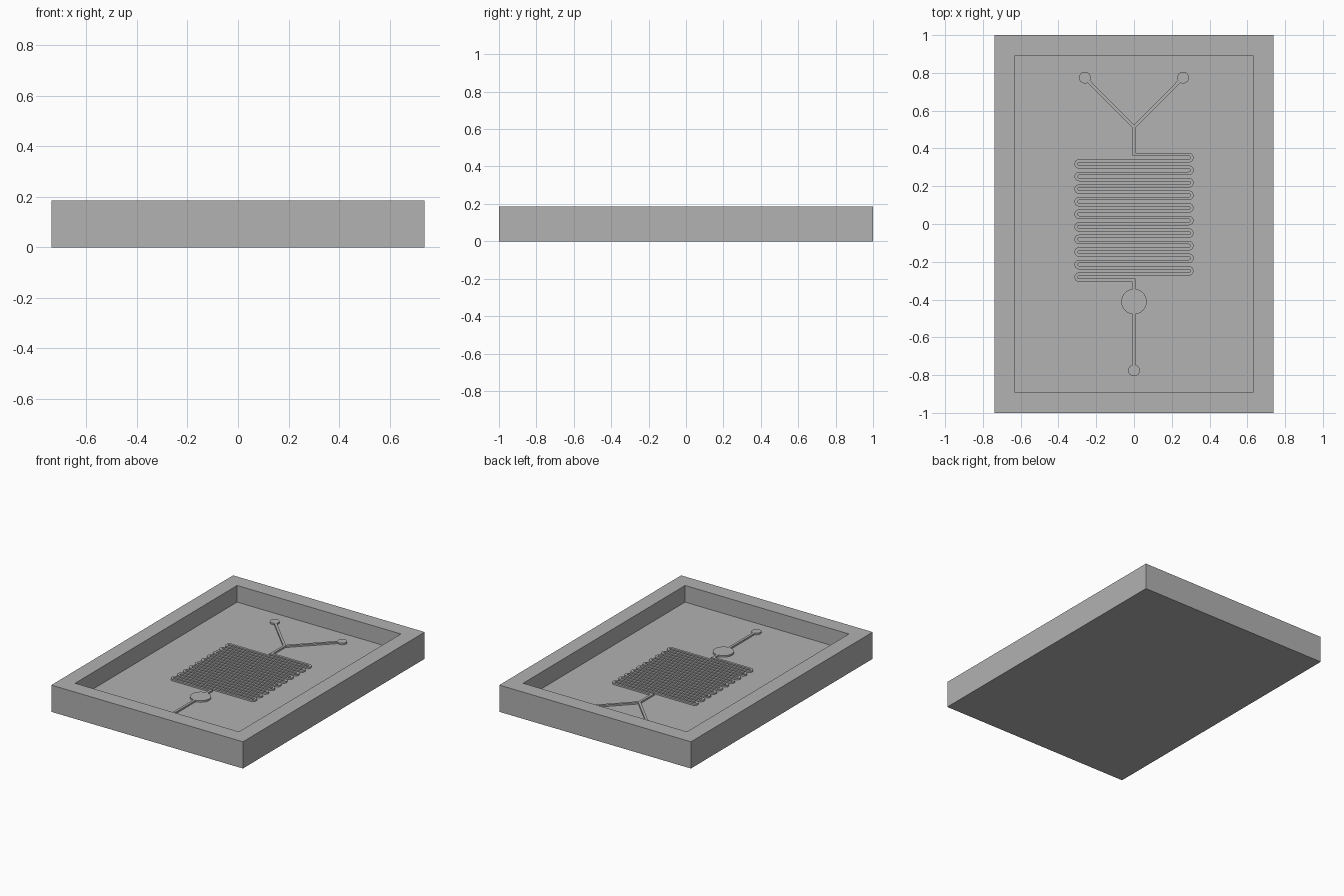
import bpy, bmesh, math
from mathutils import Vector

if "Cube" in bpy.data.objects:
    bpy.data.objects.remove(bpy.data.objects["Cube"])

HX, HY, H = 0.738, 1.0, 0.186        # outer half sizes and height
PX, PY, FLOOR = 0.631, 0.891, 0.070  # pocket half sizes and floor level
TOP = 0.081                          # top of the raised channels
W = 0.017                            # channel width

grey = bpy.data.materials.new("mid_grey")
grey.diffuse_color = (0.445, 0.445, 0.445, 1)
grey.use_nodes = True
grey.node_tree.nodes["Principled BSDF"].inputs["Base Color"].default_value = grey.diffuse_color


def finish(name, bm):
    bmesh.ops.recalc_face_normals(bm, faces=bm.faces)
    me = bpy.data.meshes.new(name)
    bm.to_mesh(me)
    bm.free()
    me.materials.append(grey)
    ob = bpy.data.objects.new(name, me)
    bpy.context.collection.objects.link(ob)
    return ob


def rect(bm, hx, hy, z):
    return [bm.verts.new((sx * hx, sy * hy, z))
            for sx, sy in ((-1, -1), (1, -1), (1, 1), (-1, 1))]


def disc(name, x, y, r):
    bm = bmesh.new()
    ring = [bm.verts.new((x + r * math.cos(a), y + r * math.sin(a), FLOOR - 0.004))
            for a in (i * math.tau / 48 for i in range(48))]
    face = bm.faces.new(ring)
    up = bmesh.ops.extrude_face_region(bm, geom=[face])["geom"]
    for v in up:
        if isinstance(v, bmesh.types.BMVert):
            v.co.z = TOP
    finish(name, bm)


def channel(name, pts):
    """Rectangular bar of constant width along a flat path."""
    pts = [Vector(p) for p in pts]
    bm = bmesh.new()
    rings = []
    for i, p in enumerate(pts):
        a = (p - pts[i - 1]).normalized() if i else None
        b = (pts[i + 1] - p).normalized() if i < len(pts) - 1 else None
        a, b = a or b, b or a
        t = (a + b).normalized()
        n = Vector((-t.y, t.x)) * (W / 2 / max(t.dot(a), 0.5))
        rings.append([bm.verts.new((q.x, q.y, z)) for q, z in
                      ((p - n, FLOOR - 0.004), (p + n, FLOOR - 0.004),
                       (p + n, TOP), (p - n, TOP))])
    for r, s in zip(rings, rings[1:]):
        for k in range(4):
            bm.faces.new((r[k], r[(k + 1) % 4], s[(k + 1) % 4], s[k]))
    bm.faces.new(rings[0])
    bm.faces.new(rings[-1])
    finish(name, bm)


# Tray: solid block with a rectangular pocket
bm = bmesh.new()
loops = [rect(bm, HX, HY, 0), rect(bm, HX, HY, H),
         rect(bm, PX, PY, H), rect(bm, PX, PY, FLOOR)]
for lo, hi in zip(loops, loops[1:]):
    for k in range(4):
        bm.faces.new((lo[k], lo[(k + 1) % 4], hi[(k + 1) % 4], hi[k]))
bm.faces.new(loops[0])
bm.faces.new(loops[-1])
finish("tray", bm)

# Serpentine: 21 rows joined by 20 half-round bends
ROWS, Y0, PITCH, END = 21, 0.368, 0.0333, 0.290
path = [(0, Y0)]
for i in range(ROWS - 1):
    side = 1 if i % 2 == 0 else -1
    cy = Y0 - (i + 0.5) * PITCH
    for k in range(13):
        a = math.pi / 2 - math.pi * k / 12
        path.append((side * (END + PITCH / 2 * math.cos(a)),
                     cy + PITCH / 2 * math.sin(a)))
y_last = Y0 - (ROWS - 1) * PITCH
path.append((0, y_last))
channel("serpentine_channel", path)

# Two inlets meeting in a Y junction
JUNCTION = (0, 0.513)
for side, label in ((-1, "left"), (1, "right")):
    port = (side * 0.26, 0.775)
    channel(label + "_inlet_channel", [port, JUNCTION])
    disc(label + "_inlet_port", *port, 0.031)
disc("junction_joint", *JUNCTION, W / 2)
channel("junction_stem", [JUNCTION, (0, Y0 - W / 2)])

# Round chamber and outlet
channel("outlet_channel", [(0, y_last + W / 2), (0, -0.775)])
disc("round_chamber", 0, -0.411, 0.067)
disc("outlet_port", 0, -0.775, 0.031)
